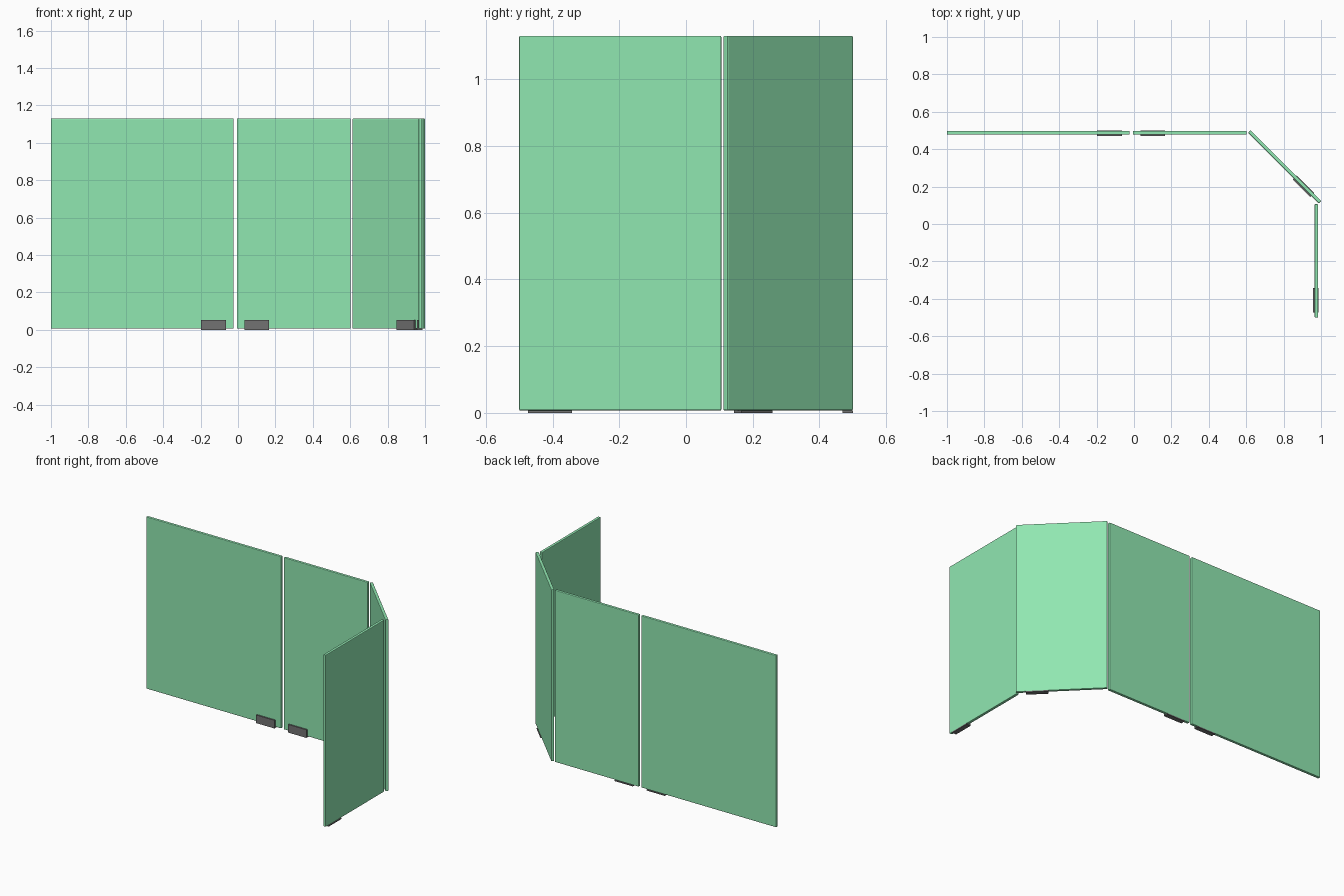
import bpy, bmesh, math
from mathutils import Matrix, Vector

if "Cube" in bpy.data.objects:
    bpy.data.objects.remove(bpy.data.objects["Cube"])


def material(name, rgb):
    m = bpy.data.materials.new(name)
    m.diffuse_color = (*rgb, 1)
    m.use_nodes = True
    m.node_tree.nodes["Principled BSDF"].inputs["Base Color"].default_value = m.diffuse_color
    return m


GLASS = material("green_glass", (0.28, 0.80, 0.44))
METAL = material("dark_metal", (0.17, 0.17, 0.17))
THICK, BOTTOM, TOP = 0.019, 0.007, 1.13


def add_box(bm, x, y, z):
    size = Vector((x[1] - x[0], y[1] - y[0], z[1] - z[0]))
    mid = Vector((sum(x) / 2, sum(y) / 2, sum(z) / 2))
    bmesh.ops.create_cube(bm, size=1, matrix=Matrix.Translation(mid) @ Matrix.Diagonal(size).to_4x4())


def make_object(name, bm, mat, place, bevel):
    mesh = bpy.data.meshes.new(name)
    if bevel:
        bmesh.ops.bevel(bm, geom=bm.edges[:], offset=bevel, segments=2, profile=0.5, affect='EDGES')
    bm.to_mesh(mesh)
    bm.free()
    mesh.materials.append(mat)
    ob = bpy.data.objects.new(name, mesh)
    ob.matrix_world = place
    bpy.context.collection.objects.link(ob)


def screen(name, centre, angle, length, clamp):
    # local x runs along the panel, local -y is the inner side
    place = Matrix.Translation((*centre, 0)) @ Matrix.Rotation(math.radians(angle), 4, 'Z')
    h = THICK / 2
    bm = bmesh.new()
    add_box(bm, (-length / 2, length / 2), (-h, h), (BOTTOM, TOP))
    make_object(name + "_glass_panel", bm, GLASS, place, 0.004)

    # L-shaped floor clamp: inner plate plus foot under the glass
    span = (clamp - 0.066, clamp + 0.066)
    inner, outer = -h - 0.009, h + 0.003
    profile = [(inner, 0), (outer, 0), (outer, BOTTOM), (-h, BOTTOM), (-h, 0.053), (inner, 0.053)]
    bm = bmesh.new()
    face = bm.faces.new([bm.verts.new((span[0], y, z)) for y, z in profile])
    ext = bmesh.ops.extrude_face_region(bm, geom=[face])
    moved = [g for g in ext["geom"] if isinstance(g, bmesh.types.BMVert)]
    bmesh.ops.translate(bm, verts=moved, vec=(span[1] - span[0], 0, 0))
    bmesh.ops.recalc_face_normals(bm, faces=bm.faces[:])
    make_object(name + "_floor_clamp", bm, METAL, place, 0)


# back wall, angled corner and right side
screen("wide_back", (-0.512, 0.488), 0, 0.976, 0.381)
screen("narrow_back", (0.298, 0.488), 0, 0.608, -0.198)
screen("corner", (0.806, 0.306), -45, 0.534, 0.144)
screen("side", (0.975, -0.197), -90, 0.606, 0.210)
